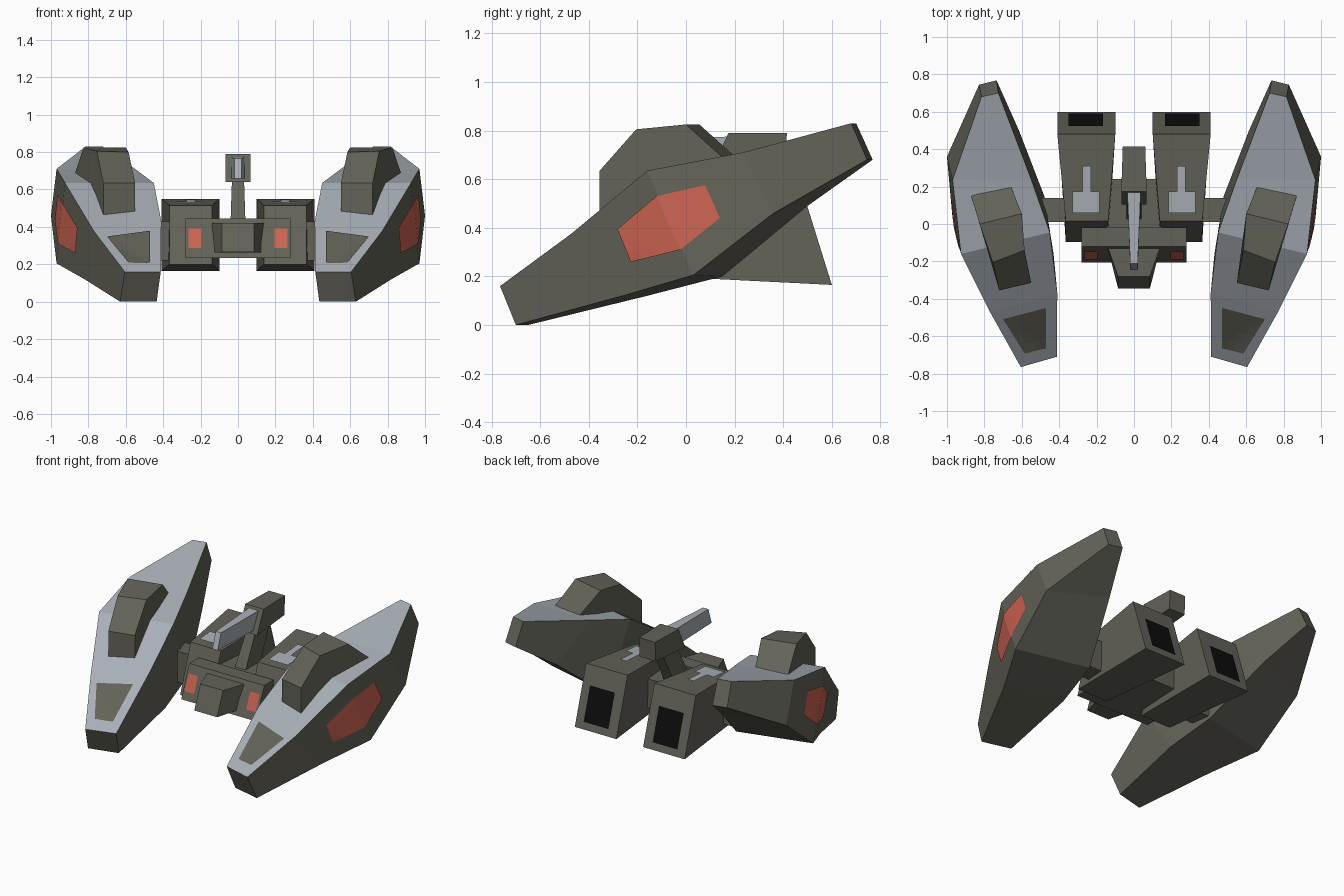
import bpy, bmesh
from mathutils import Vector
from mathutils.bvhtree import BVHTree

if "Cube" in bpy.data.objects:
    bpy.data.objects.remove(bpy.data.objects["Cube"])


def material(name, rgb):
    m = bpy.data.materials.new(name)
    m.diffuse_color = (*rgb, 1)
    m.use_nodes = True
    m.node_tree.nodes["Principled BSDF"].inputs["Base Color"].default_value = m.diffuse_color
    return m


OLIVE = material("olive grey", (0.125, 0.123, 0.098))
PALE = material("pale blue grey", (0.39, 0.43, 0.47))
RED = material("signal red", (0.60, 0.125, 0.085))
BLACK = material("exhaust black", (0.004, 0.004, 0.004))


def finish(name, bm, mats, mirror):
    me = bpy.data.meshes.new(name)
    bm.to_mesh(me)
    for m in mats:
        me.materials.append(m)
    ob = bpy.data.objects.new(name, me)
    bpy.context.collection.objects.link(ob)
    if mirror:
        ob.modifiers.new("Mirror", 'MIRROR')
    return ob


def loft(name, rings, mat=OLIVE, mirror=False, top=None):
    """Closed solid through matching rings; returns its surface tree."""
    bm = bmesh.new()
    vs = [[bm.verts.new(p) for p in r] for r in rings]
    n = len(rings[0])
    for a, b in zip(vs, vs[1:]):
        for i in range(n):
            j = (i + 1) % n
            bm.faces.new((a[i], a[j], b[j], b[i]))
    bm.faces.new(vs[0])
    bm.faces.new(vs[-1])
    bmesh.ops.recalc_face_normals(bm, faces=bm.faces)
    bm.normal_update()
    if top:
        for f in bm.faces:
            f.material_index = int(f.normal.z > 0.6)
    finish(name, bm, [mat, top] if top else [mat], mirror)
    tree = BVHTree.FromBMesh(bm)
    bm.free()
    return tree


def rect(x0, x1, y_top, z_top, y_bot, z_bot):
    """Ring: inner top, outer top, outer bottom, inner bottom."""
    return [(x0, y_top, z_top), (x1, y_top, z_top), (x1, y_bot, z_bot), (x0, y_bot, z_bot)]


def plate(name, tree, quads, axis, side, mat, lift=0.006, n=5):
    """Thin painted panel: quads in the plane across axis, laid on the surface."""
    bm = bmesh.new()
    out = Vector((0, 0, 0))
    out[axis] = side
    for q in quads:
        a, b, c, d = (Vector(p) for p in q)
        grid = []
        for i in range(n):
            u = i / (n - 1)
            row = []
            for j in range(n):
                v = j / (n - 1)
                p = list(a.lerp(b, u).lerp(d.lerp(c, u), v))
                p.insert(axis, 3 * side)
                hit, normal, _, _ = tree.ray_cast(Vector(p), -out)
                if normal.dot(out) < 0:
                    normal = -normal
                row.append(bm.verts.new(hit + normal * lift))
            grid.append(row)
        for i in range(n - 1):
            for j in range(n - 1):
                f = bm.faces.new((grid[i][j], grid[i + 1][j], grid[i + 1][j + 1], grid[i][j + 1]))
                f.normal_update()
                if f.normal.dot(out) < 0:
                    f.normal_flip()
    finish(name, bm, [mat], True)
    bm.free()


def span(x0, x1, y0, y1):
    return [(x0, y0), (x1, y0), (x1, y1), (x0, y1)]


# Side pods, nose to tail
pod = loft("side_pod", [
    [(.413, -.71, .16), (.605, -.765, .16), (.63, -.70, 0), (.435, -.65, 0)],
    [(.41, -.37, .43), (.77, -.47, .377), (.82, -.26, .12), (.43, -.16, .12)],
    [(.45, -.045, .635), (.925, -.16, .635), (.97, .03, .205), (.48, .15, .20)],
    [(.55, .24, .71), (.97, .235, .71), (1.0, .36, .46), (.615, .50, .49)],
    [(.725, .70, .83), (.815, .68, .83), (.828, .745, .68), (.735, .768, .68)],
], mirror=True, top=PALE)

# Red hexagon on the outer flank and dark panel on the nose
plate("flank_panel", pod, [
    [(-.28, .395), (-.12, .53), (-.022, .31), (-.225, .26)],
    [(-.12, .53), (.08, .575), (.14, .44), (-.022, .31)]], 0, 1, RED)
plate("nose_panel", pod, [[(.47, -.445), (.70, -.505), (.585, -.69), (.47, -.66)]], 2, 1, OLIVE)

# Housing on top of each pod
outer = [(.72, -.355, .44), (.72, -.355, .635), (.755, -.205, .805), (.825, 0, .825), (.87, .15, .69)]
inner = [(.55, -.315, .44), (.55, -.315, .635), (.585, -.14, .80), (.60, .055, .825), (.66, .205, .69)]
loft("pod_housing", [outer, inner], mirror=True)

# Engines with slanted ends
engine = loft("engine", [
    rect(.138, .365, .015, .515, -.095, .20),
    rect(.10, .41, .48, .55, .60, .165)], mirror=True)
plate("exhaust", engine, [[(.165, .43), (.35, .43), (.35, .21), (.165, .21)]], 1, 1, BLACK)
plate("engine_fitting", engine, [span(.185, .33, .06, .175), span(.23, .275, .175, .31)],
      2, 1, PALE, 0.009)

# Pylons to the pods
loft("pylon", [rect(.30, .50, .01, .43, .01, .22), rect(.30, .50, .14, .43, .14, .22)], mirror=True)

# Core, front bar and cockpit
loft("core", [rect(-.15, .15, -.10, .43, -.10, .235), rect(-.15, .15, .24, .43, .24, .235)])
bar = loft("front_bar", [
    rect(-.28, .28, -.12, .445, -.205, .235),
    rect(-.28, .28, -.02, .445, -.02, .235)])
plate("front_light", bar, [[(.195, .285), (.265, .285), (.265, .39), (.195, .39)]], 1, -1, RED)
loft("cockpit", [
    rect(-.085, .085, -.28, .42, -.345, .265),
    rect(-.145, .145, -.11, .42, -.11, .26)])

# Gun: slanted strut, block and barrel
loft("gun_strut", [
    [(-.04, .02, .42), (.04, .02, .42), (.04, .18, .42), (-.04, .18, .42)],
    [(-.032, .15, .66), (.032, .15, .66), (.032, .30, .66), (-.032, .30, .66)]])
loft("gun_block", [
    rect(-.068, .068, .175, .79, .105, .64),
    rect(-.06, .06, .415, .79, .41, .66)])
loft("gun_barrel", [
    rect(-.02, .02, -.21, .765, -.245, .66),
    rect(-.036, .036, .18, .775, .18, .66)], PALE)
